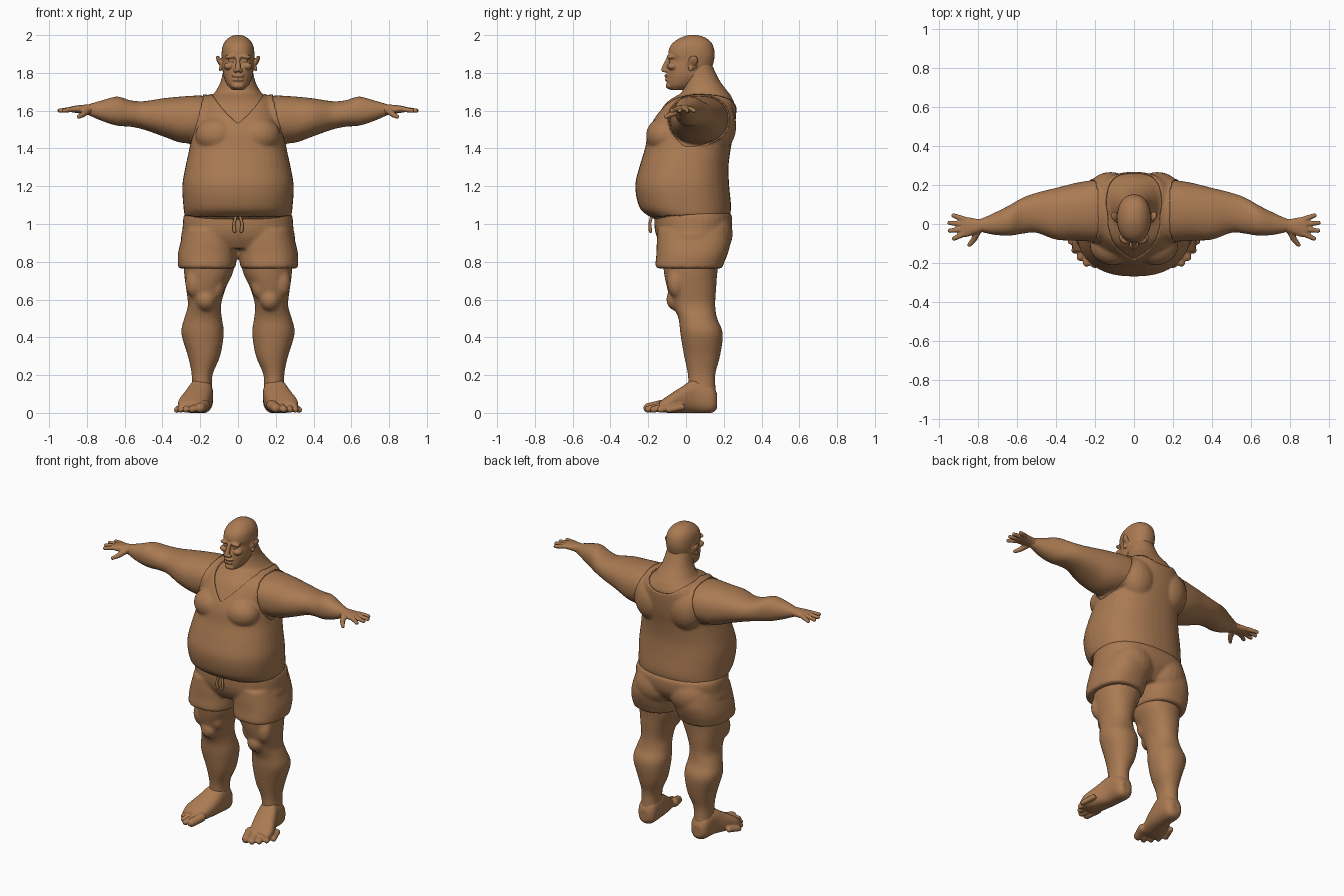
import bpy, bmesh
from math import cos, sin, pi
from mathutils import Vector, Matrix

cube = bpy.data.objects.get("Cube")
if cube:
    bpy.data.objects.remove(cube, do_unlink=True)

clay = bpy.data.materials.new("brown_clay")
clay.use_nodes = True
clay.diffuse_color = (0.40, 0.195, 0.085, 1)
clay.node_tree.nodes["Principled BSDF"].inputs["Base Color"].default_value = clay.diffuse_color


def loft(bm, axis, sections, power=2.2, sides=40, steps=5):
    """Closed skin through rounded sections: (position, low, high, low, high)."""
    rows, last = [], len(sections) - 1
    for i in range(last):
        a, b, c, d = [Vector(sections[max(0, min(last, i + k))]) for k in (-1, 0, 1, 2)]
        for s in range(steps + (i == last - 1)):
            t = s / steps
            rows.append(b + (c - a) * t / 2 + (a * 2 - b * 5 + c * 4 - d) * t**2 / 2
                        + (b * 3 - a - c * 3 + d) * t**3 / 2)
    rings = []
    for p, u0, u1, v0, v1 in rows:
        ring = []
        for k in range(sides):
            cu, cv = cos(2 * pi * k / sides), sin(2 * pi * k / sides)
            u = (u0 + u1) / 2 + (u1 - u0) / 2 * abs(cu) ** (2 / power) * (1 if cu > 0 else -1)
            v = (v0 + v1) / 2 + (v1 - v0) / 2 * abs(cv) ** (2 / power) * (1 if cv > 0 else -1)
            ring.append(bm.verts.new({"x": (p, u, v), "y": (u, p, v), "z": (u, v, p)}[axis]))
        rings.append(ring)
    for r, q in zip(rings, rings[1:]):
        for k in range(sides):
            n = (k + 1) % sides
            bm.faces.new((r[k], r[n], q[n], q[k]))
    bm.faces.new(rings[0])
    bm.faces.new(rings[-1])


def ball(bm, centre, radii, tilt=0, axis="Y"):
    m = Matrix.Translation(centre) @ Matrix.Rotation(tilt, 4, axis) @ Matrix.Diagonal((*radii, 1))
    bmesh.ops.create_uvsphere(bm, u_segments=20, v_segments=12, radius=1, matrix=m)


def finger(bm, p, q, r0, r1):
    """Rounded, tapering rod."""
    p, q = Vector(p), Vector(q)
    turn = (q - p).to_track_quat("Z", "Y").to_matrix().to_4x4()
    bmesh.ops.create_cone(bm, cap_ends=True, segments=16, radius1=r0, radius2=r1,
                          depth=(q - p).length, matrix=Matrix.Translation((p + q) / 2) @ turn)
    ball(bm, p, (r0,) * 3)
    ball(bm, q, (r1,) * 3)


def mirror(bm):
    copy = bmesh.ops.duplicate(bm, geom=bm.verts[:] + bm.edges[:] + bm.faces[:])["geom"]
    for v in copy:
        if isinstance(v, bmesh.types.BMVert):
            v.co.x *= -1


def new_object(name, bm):
    mesh = bpy.data.meshes.new(name)
    bm.to_mesh(mesh)
    bm.free()
    mesh.materials.append(clay)
    ob = bpy.data.objects.new(name, mesh)
    bpy.context.collection.objects.link(ob)
    return ob


def bake(ob):
    bpy.context.view_layer.update()
    graph = bpy.context.evaluated_depsgraph_get()
    mesh = bpy.data.meshes.new_from_object(ob.evaluated_get(graph))
    ob.modifiers.clear()
    ob.data = mesh
    mesh.materials.clear()
    mesh.materials.append(clay)
    mesh.shade_smooth()


def sculpt(name, bm, voxel, smooth):
    """Fuse overlapping forms into one soft skin."""
    bmesh.ops.recalc_face_normals(bm, faces=bm.faces)
    ob = new_object(name, bm)
    rem = ob.modifiers.new("fuse", "REMESH")
    rem.mode, rem.voxel_size = "VOXEL", voxel
    soft = ob.modifiers.new("soften", "SMOOTH")
    soft.factor, soft.iterations = 0.5, smooth
    bake(ob)
    return ob


def sculpt_pair(name, build, voxel, smooth):
    for side in ("left", "right"):
        bm = bmesh.new()
        build(bm)
        if side == "right":
            bmesh.ops.scale(bm, vec=(-1, 1, 1), verts=bm.verts)
        sculpt(side + "_" + name, bm, voxel, smooth)


def even(rows):
    """Sections symmetric in x: (z, half width, back and front limits)."""
    return [(z, -w, w, a, b) for z, w, a, b in rows]


# Body: arms and legs first, mirrored, then torso and neck
bm = bmesh.new()
loft(bm, "x", [(.1, -.08, .22, 1.45, 1.67), (.2, -.09, .225, 1.43, 1.68), (.3, -.085, .21, 1.43, 1.675),
               (.4, -.08, .185, 1.465, 1.665), (.5, -.045, .16, 1.5, 1.65), (.57, -.05, .135, 1.515, 1.655),
               (.64, -.06, .095, 1.52, 1.675), (.72, -.055, .055, 1.545, 1.655),
               (.79, -.04, .025, 1.575, 1.635), (.82, -.04, .02, 1.585, 1.63)])
loft(bm, "z", [(.95, .02, .28, -.13, .21), (.77, .02, .287, -.12, .17), (.66, .065, .275, -.1, .16),
               (.57, .09, .265, -.07, .155), (.5, .085, .285, -.04, .165), (.42, .075, .3, -.03, .195),
               (.3, .095, .265, -.01, .18), (.2, .135, .245, .01, .155), (.1, .135, .25, .01, .16)])
ball(bm, (.17, -.05, .6), (.055, .055, .06))
ball(bm, (.23, -.05, .69), (.05, .05, .08))
ball(bm, (.12, -.04, .67), (.05, .05, .07))
ball(bm, (.12, .17, 1.52), (.11, .09, .13))
ball(bm, (.11, -.11, 1.47), (.11, .095, .09))
mirror(bm)
loft(bm, "z", even([(1, .26, -.14, .21), (1.045, .275, -.19, .225), (1.09, .282, -.24, .232),
                    (1.2, .288, -.262, .222), (1.3, .272, -.24, .218), (1.4, .25, -.21, .23),
                    (1.5, .235, -.19, .25), (1.6, .215, -.135, .26), (1.65, .19, -.095, .253),
                    (1.69, .12, -.03, .22)]), 2.35)
loft(bm, "z", even([(1.55, .16, -.06, .24), (1.66, .15, -.05, .245), (1.7, .12, -.02, .222),
                    (1.76, .09, -.01, .178), (1.84, .075, -.01, .14), (1.88, .07, 0, .13)]))
body = sculpt("body", bm, .009, 8)

# Tank top: the torso skin lifted off along its normals, trimmed at neck and armholes
def inside_shirt(p):
    x = abs(p.x)
    neckline = 1.53 + .7 * x + 3 * x * x if p.y < .08 else 1.62 + 3 * x * x
    armhole = x < .18 + (1.68 - p.z) * .25 or p.z < 1.41
    return p.z > 1.045 and p.z < neckline and armhole


bm = bmesh.new()
bm.from_mesh(body.data)
bm.normal_update()
bmesh.ops.delete(bm, geom=[f for f in bm.faces if not inside_shirt(f.calc_center_median())], context="FACES")
for _ in range(5):
    moved = {}
    for v in bm.verts:
        rim = [e.other_vert(v).co for e in v.link_edges if e.is_boundary]
        if rim:
            moved[v] = (v.co + sum(rim, Vector()) / len(rim)) / 2
    for v, co in moved.items():
        v.co = co
shirt = new_object("tank_top", bm)
shell = shirt.modifiers.new("cloth", "SOLIDIFY")
shell.thickness, shell.offset = .007, 1
bake(shirt)

# Shorts: two wide legs, seat and waist
bm = bmesh.new()
loft(bm, "z", [(.97, .01, .285, -.15, .23), (.9, .004, .305, -.155, .235), (.84, .004, .318, -.157, .22),
               (.79, .01, .318, -.162, .2), (.765, .015, .315, -.16, .19)], 2.4)
ball(bm, (.125, .13, .95), (.14, .118, .13))
mirror(bm)
loft(bm, "z", even([(1.058, .28, -.165, .235), (1.03, .29, -.168, .245), (.97, .294, -.165, .24),
                    (.92, .3, -.15, .215), (.87, .25, -.12, .17)]), 2.4)
sculpt("shorts", bm, .009, 5)

# Drawstring with two hanging ends
bm = bmesh.new()
finger(bm, (.008, -.18, 1.05), (.022, -.192, 1.0), .008, .008)
finger(bm, (.022, -.192, 1.0), (.018, -.188, .962), .008, .01)
mirror(bm)
sculpt("drawstring", bm, .004, 2)


# Hands: flat palm, four spread fingers and a thumb
def hand(bm):
    loft(bm, "x", [(.77, -.04, .025, 1.575, 1.635), (.81, -.05, .027, 1.582, 1.632),
                   (.85, -.065, .035, 1.587, 1.628), (.885, -.065, .035, 1.592, 1.622)])
    for y0, x1, y1 in ((.024, .925, .044), (.0, .945, .006), (-.026, .943, -.034), (-.05, .922, -.075)):
        finger(bm, (.87, y0, 1.608), (x1, y1, 1.6), .015, .0115)
    finger(bm, (.8, -.035, 1.6), (.82, -.08, 1.58), .02, .015)
    finger(bm, (.82, -.08, 1.58), (.843, -.107, 1.568), .015, .011)


sculpt_pair("hand", hand, .005, 3)


# Feet: splayed outwards, five toes
def foot(bm):
    loft(bm, "y", [(.165, .165, .225, .025, .1), (.135, .135, .25, 0, .15), (.05, .132, .262, 0, .18),
                   (-.02, .14, .29, 0, .14), (-.09, .158, .318, 0, .095), (-.14, .175, .31, .005, .06)], 2.5)
    toes = ((.2, -.2, .026), (.243, -.2, .019), (.276, -.172, .018), (.304, -.135, .017), (.324, -.09, .016))
    for x, y, r in toes:
        finger(bm, (x - .022, y + .07, r + .015), (x, y, r), r * 1.1, r)


sculpt_pair("foot", foot, .006, 3)

# Head: skull and jaw, with mirrored features
bm = bmesh.new()
ball(bm, (.036, -.082, 1.886), (.034, .02, .012), .15)      # brow
ball(bm, (.034, -.077, 1.864), (.017, .015, .011))          # eye
ball(bm, (.048, -.07, 1.835), (.028, .03, .02))             # cheek
ball(bm, (.014, -.11, 1.812), (.012, .014, .01))            # nostril
ball(bm, (.092, .035, 1.852), (.009, .026, .042), .35)      # ear
ball(bm, (.104, .044, 1.866), (.009, .02, .028), .35)
ball(bm, (.094, .024, 1.822), (.008, .012, .014))
mirror(bm)
finger(bm, (0, -.092, 1.88), (0, -.117, 1.818), .011, .015)
ball(bm, (0, -.1, 1.785), (.034, .016, .009))               # lips
ball(bm, (0, -.098, 1.764), (.03, .015, .009))
ball(bm, (0, -.086, 1.732), (.034, .022, .018))             # chin
loft(bm, "z", even([(1.71, .03, -.085, 0), (1.735, .056, -.1, .06), (1.78, .076, -.1, .12),
                    (1.82, .082, -.096, .135), (1.865, .085, -.083, .148), (1.9, .087, -.094, .152),
                    (1.94, .082, -.084, .145), (1.97, .066, -.056, .126), (1.992, .04, -.015, .09),
                    (2.001, .012, .02, .055)]), 2.2)
sculpt("head", bm, .0045, 4)
